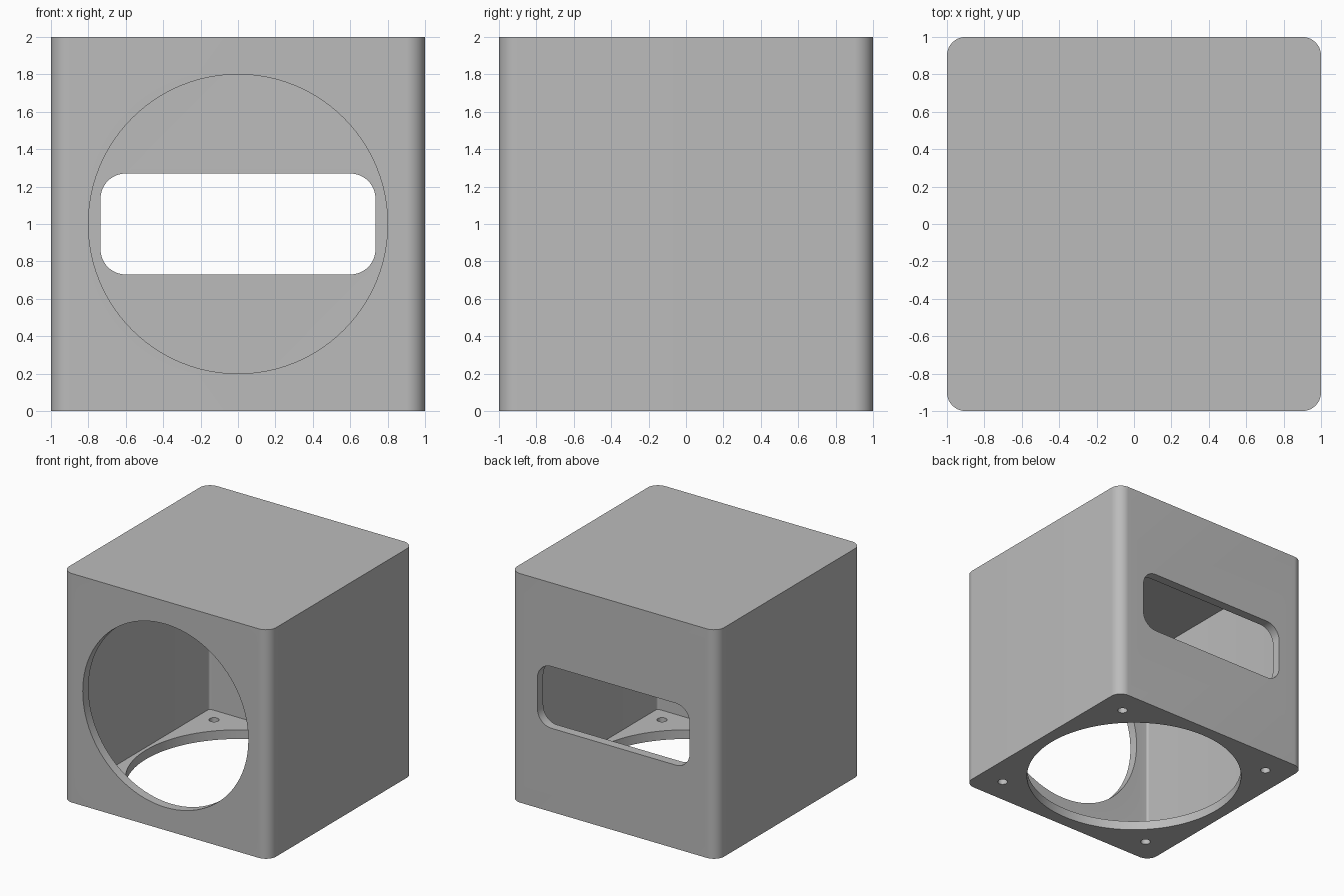
import bpy, bmesh, math
from mathutils import Matrix

SIZE = 1.0        # half of the outer side
CORNER = 0.1      # rounded vertical corners
WALL = 0.08

default = bpy.data.objects.get("Cube")
if default:
    bpy.data.objects.remove(default)

grey = bpy.data.materials.new("light grey")
grey.use_nodes = True
colour = (0.5, 0.5, 0.5, 1)
grey.diffuse_color = colour
grey.node_tree.nodes["Principled BSDF"].inputs["Base Color"].default_value = colour


def rounded_rect(hx, hy, r, steps=16):
    """Outline of a rectangle with arc corners, counter-clockwise."""
    points = []
    for i, (sx, sy) in enumerate([(1, 1), (-1, 1), (-1, -1), (1, -1)]):
        for k in range(steps + 1):
            a = math.pi / 2 * (i + k / steps)
            points.append((sx * (hx - r) + r * math.cos(a),
                           sy * (hy - r) + r * math.sin(a)))
    return points


def circle(r, steps=96):
    return [(r * math.cos(2 * math.pi * k / steps),
             r * math.sin(2 * math.pi * k / steps)) for k in range(steps)]


def prism(name, outline, low, high, matrix=Matrix()):
    """Extrude an outline from low to high along its own z axis."""
    bm = bmesh.new()
    face = bm.faces.new([bm.verts.new((x, y, low)) for x, y in outline])
    top = bmesh.ops.extrude_face_region(bm, geom=[face])["geom"]
    bmesh.ops.translate(bm, vec=(0, 0, high - low),
                        verts=[v for v in top if isinstance(v, bmesh.types.BMVert)])
    bmesh.ops.recalc_face_normals(bm, faces=bm.faces)
    bm.transform(matrix)
    mesh = bpy.data.meshes.new(name)
    bm.to_mesh(mesh)
    bm.free()
    mesh.materials.append(grey)
    obj = bpy.data.objects.new(name, mesh)
    bpy.context.collection.objects.link(obj)
    return obj


# Closed outer shell
housing = prism("housing", rounded_rect(SIZE, SIZE, CORNER), 0, 2 * SIZE)

# Cavity, round front opening, rear slot, round base opening
upright = Matrix.Translation((0, 0, SIZE)) @ Matrix.Rotation(math.pi / 2, 4, "X")
inner = SIZE - WALL
cutters = [
    prism("cavity_cutter", rounded_rect(inner, inner, CORNER - WALL, 8),
          WALL, 2 * SIZE - WALL),
    prism("front_hole_cutter", circle(0.8), 0.8, 1.2, upright),
    prism("rear_slot_cutter", rounded_rect(0.735, 0.27, 0.135), -1.2, -0.8, upright),
    prism("base_hole_cutter", circle(0.89), -0.2, 0.2),
]

# Screw holes at the base corners
for x in (-0.775, 0.775):
    for y in (-0.775, 0.775):
        cutters.append(prism("screw_hole_cutter", circle(0.04, 32), -0.2, 0.2,
                             Matrix.Translation((x, y, 0))))

for cutter in cutters:
    cut = housing.modifiers.new(cutter.name, "BOOLEAN")
    cut.operation = "DIFFERENCE"
    cut.solver = "EXACT"
    cut.object = cutter

# Apply the cuts, then drop the cutters
bpy.ops.object.select_all(action="DESELECT")
bpy.context.view_layer.objects.active = housing
housing.select_set(True)
for name in [m.name for m in housing.modifiers]:
    bpy.ops.object.modifier_apply(modifier=name)
for cutter in cutters:
    bpy.data.objects.remove(cutter)

bpy.ops.object.shade_smooth_by_angle(angle=math.radians(30))
